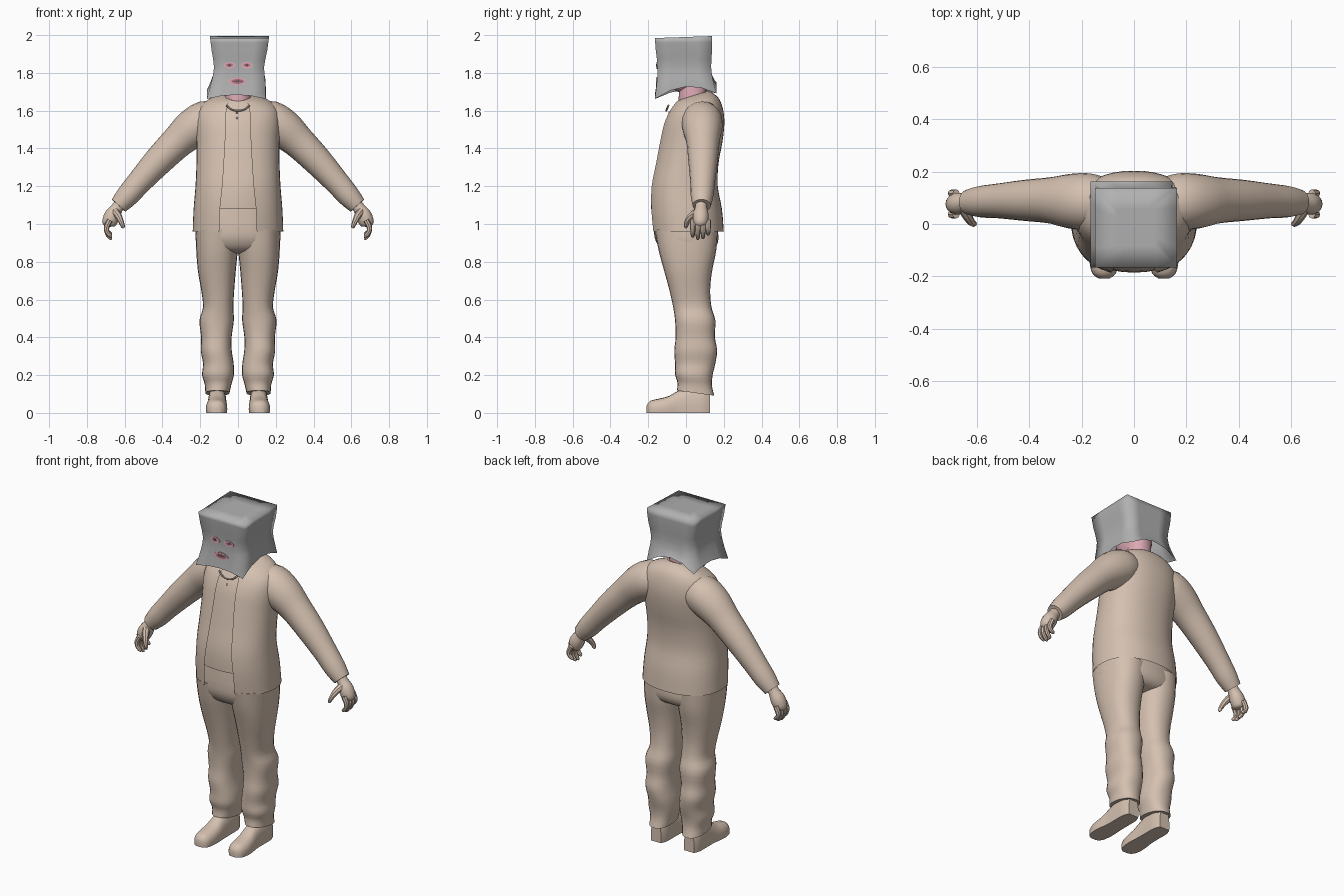
import bpy, bmesh, math
from mathutils import Vector

if "Cube" in bpy.data.objects:
    bpy.data.objects.remove(bpy.data.objects["Cube"])

def material(name, rgb):
    m = bpy.data.materials.new(name)
    m.diffuse_color = (*rgb, 1)
    m.use_nodes = True
    m.node_tree.nodes["Principled BSDF"].inputs["Base Color"].default_value = m.diffuse_color
    return m

BEIGE = material("beige cloth", (0.66, 0.53, 0.435))
GREY = material("grey paper", (0.44, 0.44, 0.44))
PINK = material("pink skin", (0.72, 0.40, 0.46))
LIP = material("lip rose", (0.45, 0.17, 0.22))
DARK = material("dark grey", (0.10, 0.08, 0.08))

def smooth_rows(rows, k=3):
    """Catmull-Rom interpolation of parameter rows."""
    out = []
    for i in range(len(rows) - 1):
        quad = [rows[max(i - 1, 0)], rows[i], rows[i + 1], rows[min(i + 2, len(rows) - 1)]]
        for j in range(k):
            t = j / k
            out.append([0.5 * (2 * b + (c - a) * t + (2 * a - 5 * b + 4 * c - d) * t * t
                               + (3 * b - a - 3 * c + d) * t ** 3) for a, b, c, d in zip(*quad)])
    return out + [list(rows[-1])]

def finish(name, bm, mat, angle=40):
    bmesh.ops.recalc_face_normals(bm, faces=bm.faces)
    me = bpy.data.meshes.new(name)
    bm.to_mesh(me)
    bm.free()
    me.materials.append(mat)
    ob = bpy.data.objects.new(name, me)
    bpy.context.collection.objects.link(ob)
    bpy.ops.object.select_all(action='DESELECT')
    ob.select_set(True)
    bpy.context.view_layer.objects.active = ob
    bpy.ops.object.shade_smooth_by_angle(angle=math.radians(angle))
    return ob

def loft(name, rings, mat, closed=True, caps=(True, True), angle=40):
    bm = bmesh.new()
    vs = [[bm.verts.new(p) for p in r] for r in rings]
    n = len(vs[0])
    for a, b in zip(vs, vs[1:]):
        for i in range(n if closed else n - 1):
            j = (i + 1) % n
            bm.faces.new((a[i], a[j], b[j], b[i]))
    for use, r in zip(caps, (vs[0], vs[-1])):
        if use:
            bm.faces.new(r)
    return finish(name, bm, mat, angle)

def spow(v, p):
    return math.copysign(abs(v) ** (2 / p), v)

def oval(z, x0, x1, y0, y1, p=2.2, n=28, gap=0, tilt=0):
    """Horizontal superellipse ring, optionally open at the front."""
    cx, cy, rx, ry = (x0 + x1) / 2, (y0 + y1) / 2, (x1 - x0) / 2, (y1 - y0) / 2
    pts = []
    for i in range(n):
        a = -math.pi / 2 + gap + (2 * math.pi - 2 * gap) * i / (n - 1 if gap else n)
        y = ry * spow(math.sin(a), p)
        pts.append(Vector((cx + rx * spow(math.cos(a), p), cy + y, z + tilt * y)))
    return pts

def tube(name, pts, mat, s=1, n=14):
    """Round limb through (x, y, z, radius) points, mirrored by s."""
    rows = smooth_rows(pts)
    cs = [Vector(r[:3]) for r in rows]
    rings = []
    for i, c in enumerate(cs):
        t = (cs[min(i + 1, len(cs) - 1)] - cs[max(i - 1, 0)]).normalized()
        u = t.cross(Vector((0, 1, 0))).normalized()
        v = u.cross(t)
        ring = [c + rows[i][3] * (u * math.cos(a) + v * math.sin(a))
                for a in (2 * math.pi * k / n for k in range(n))]
        rings.append([Vector((s * q.x, q.y, q.z)) for q in ring])
    return loft(name, rings, mat)

# Jacket and shirt: z, half width, front y, back y, gap angle, tilt
torso = smooth_rows([
    (0.96, 0.24, -0.185, 0.20, 0.38, 0), (1.08, 0.235, -0.195, 0.19, 0.37, 0),
    (1.20, 0.225, -0.19, 0.168, 0.33, 0), (1.32, 0.22, -0.165, 0.172, 0.30, 0),
    (1.43, 0.22, -0.143, 0.192, 0.27, 0), (1.53, 0.225, -0.12, 0.203, 0.25, 0),
    (1.60, 0.215, -0.092, 0.196, 0.25, 0.05), (1.645, 0.175, -0.07, 0.175, 0.28, 0.15),
    (1.67, 0.12, -0.055, 0.14, 0.35, 0.25), (1.68, 0.075, -0.035, 0.115, 0.4, 0.3)])
loft("jacket", [oval(z, -w, w, f, b, 2.25, 37, g, t) for z, w, f, b, g, t in torso],
     BEIGE, closed=False, caps=(False, False))
loft("shirt", [oval(z, -w + .012, w - .012, f + .01, b - .012, 2.25, 36, 0, t)
               for z, w, f, b, g, t in torso if z > 1.05], BEIGE)

# Shirt collar seam and buttons
tube("collar_seam", [(0.065 * math.sin(a), -0.085 - 0.02 * math.cos(a), 1.645 - 0.045 * math.cos(a), 0.005)
                     for a in (-1.2, -0.6, 0, 0.6, 1.2)], BEIGE, n=6)
for i in range(4):
    bm = bmesh.new()
    bmesh.ops.create_uvsphere(bm, u_segments=8, v_segments=6, radius=0.006)
    z = 1.59 - 0.03 * i
    bmesh.ops.translate(bm, vec=(-0.005, -0.088 - 0.008 * i, z), verts=bm.verts)
    finish("shirt_button", bm, BEIGE)

# Trouser seat
seat = smooth_rows([(1.10, 0.215, -0.165, 0.16), (0.96, 0.224, -0.170, 0.17),
                    (0.90, 0.222, -0.155, 0.168), (0.86, 0.205, -0.12, 0.14), (0.845, 0.13, -0.06, 0.08)])
loft("trouser_seat", [oval(z, -w, w, f, b, 2.4) for z, w, f, b in seat], BEIGE)

# Trouser leg: z, inner x, outer x, front y, back y, tilt
leg = smooth_rows([
    (0.97, -0.01, 0.224, -0.165, 0.168, 0), (0.86, 0.001, 0.221, -0.145, 0.16, 0),
    (0.75, 0.012, 0.212, -0.115, 0.138, 0), (0.65, 0.02, 0.195, -0.088, 0.128, 0),
    (0.56, 0.025, 0.185, -0.068, 0.135, 0), (0.49, 0.022, 0.204, -0.058, 0.155, 0),
    (0.40, 0.034, 0.195, -0.055, 0.153, 0), (0.33, 0.033, 0.197, -0.062, 0.165, 0),
    (0.26, 0.023, 0.185, -0.058, 0.155, 0), (0.20, 0.022, 0.190, -0.058, 0.140, -0.05),
    (0.15, 0.035, 0.176, -0.045, 0.138, -0.1), (0.105, 0.045, 0.173, -0.048, 0.15, -0.14)])

# Shoe: y, centre x, half width, top z
shoe = smooth_rows([
    (-0.208, 0.114, 0.02, 0.04), (-0.188, 0.114, 0.045, 0.064), (-0.14, 0.114, 0.056, 0.076),
    (-0.09, 0.112, 0.055, 0.09), (-0.04, 0.11, 0.05, 0.118), (0.03, 0.11, 0.049, 0.145),
    (0.09, 0.11, 0.048, 0.145), (0.128, 0.11, 0.034, 0.12)])

for s, side in ((1, "left"), (-1, "right")):
    loft("trouser_leg_" + side, [[Vector((s * q.x, q.y, q.z)) for q in oval(z, i, o, f, b, 2.3, 24, 0, t)]
                                 for z, i, o, f, b, t in leg], BEIGE)
    angles = [2 * math.pi * k / 20 for k in range(20)]
    loft("shoe_" + side, [[Vector((s * (c + w * spow(math.cos(a), 2.5)), y,
                                   max(0, h * (0.25 + 0.75 * spow(math.sin(a), 2.3))))) for a in angles]
                          for y, c, w, h in shoe], BEIGE)
    # Sleeve
    tube("sleeve_" + side, [
        (0.10, 0.085, 1.55, 0.09), (0.17, 0.085, 1.545, 0.108), (0.245, 0.087, 1.50, 0.104),
        (0.32, 0.09, 1.435, 0.088), (0.42, 0.09, 1.335, 0.078), (0.52, 0.088, 1.225, 0.066),
        (0.585, 0.085, 1.15, 0.060), (0.632, 0.083, 1.098, 0.048)], BEIGE, s, 20)
    # Hand with four fingers and a thumb
    tube("palm_" + side, [(0.615, 0.08, 1.12, 0.032), (0.64, 0.08, 1.085, 0.032),
                          (0.665, 0.078, 1.045, 0.042), (0.685, 0.076, 1.00, 0.036),
                          (0.688, 0.076, 0.985, 0.012)], BEIGE, s)
    for k in range(4):
        y, d = 0.036 + 0.027 * k, (0.012, 0, 0.004, 0.022)[k]
        tube("finger_" + side, [(0.678, y, 1.02, 0.015), (0.695, y, 0.985, 0.0145),
                                (0.692, y, 0.95 + d * .5, 0.0125), (0.675, y, 0.925 + d, 0.010),
                                (0.668, y, 0.918 + d, 0.003)], BEIGE, s, 8)
    tube("thumb_" + side, [(0.65, 0.06, 1.065, 0.022), (0.632, 0.025, 1.04, 0.018),
                           (0.618, 0.005, 1.01, 0.014), (0.608, 0.0, 0.985, 0.010),
                           (0.605, 0.0, 0.978, 0.003)], BEIGE, s, 8)

# Neck and head inside the bag
loft("neck", [oval(z, -w, w, 0.03 - w, 0.04 + w) for z, w in ((1.60, .075), (1.68, .068), (1.80, .066))], PINK)
bm = bmesh.new()
bmesh.ops.create_uvsphere(bm, u_segments=20, v_segments=14, radius=1)
for v in bm.verts:
    v.co = (v.co.x * 0.09, v.co.y * 0.115, 1.82 + v.co.z * 0.13)
finish("head", bm, PINK)

# Paper bag: z, left x, right x, front y, back y; the hem dips at its corners
bag = smooth_rows([(1.68, -0.165, 0.147, -0.165, 0.162), (1.75, -0.142, 0.145, -0.155, 0.145),
                   (1.83, -0.127, 0.138, -0.150, 0.133), (1.92, -0.140, 0.155, -0.160, 0.138),
                   (1.99, -0.148, 0.164, -0.165, 0.138)], 2)
SEG = 4
rings = []
for k, (z, x0, x1, y0, y1) in enumerate(bag):
    corners = [(x0, y0), (x1, y0), (x1, y1), (x0, y1)]
    arch, ring = (0.022, 0.05, 0.06, 0.035), []
    for e in range(4):
        for j in range(SEG):
            f = j / SEG
            a, b = corners[e], corners[(e + 1) % 4]
            x, y = a[0] + (b[0] - a[0]) * f, a[1] + (b[1] - a[1]) * f
            hem = -0.018 + arch[e] * (1 - (2 * f - 1) ** 2) + 0.09 * (y + 0.165)
            lift = hem * max(0, 1 - k / 3) + (0.035 * y if z > 1.98 else 0)
            ring.append(Vector((x, y, z + lift)))
    rings.append(ring)
mid = Vector((0.008, -0.013, 1.988))
rings.append([mid + (p - mid) * 0.45 for p in rings[-1]])
loft("paper_bag", rings, GREY, caps=(False, True), angle=100)

# Eye and mouth openings as thin plates
def plate(name, cx, cz, w, h, y, mat, pinch=1.3):
    ring = [(cx + w * math.cos(a), cz + h * math.copysign(abs(math.sin(a)) ** pinch, math.sin(a)))
            for a in (2 * math.pi * (k + 0.5) / 16 for k in range(16))]
    loft(name, [[Vector((x, yy, z)) for x, z in ring] for yy in (y + 0.007, y)], mat)

for x in (-0.045, 0.047):
    plate("eye_opening", x, 1.84, 0.032, 0.019, -0.1555, PINK)
    plate("eye_lid", x, 1.841, 0.019, 0.009, -0.1565, LIP)
    plate("eye_pupil", x, 1.841, 0.007, 0.006, -0.1575, DARK, 1)
plate("mouth_opening", -0.004, 1.755, 0.05, 0.021, -0.1580, PINK)
plate("lips", -0.002, 1.755, 0.034, 0.013, -0.1590, LIP)
plate("mouth_line", -0.002, 1.756, 0.030, 0.003, -0.1600, DARK)
